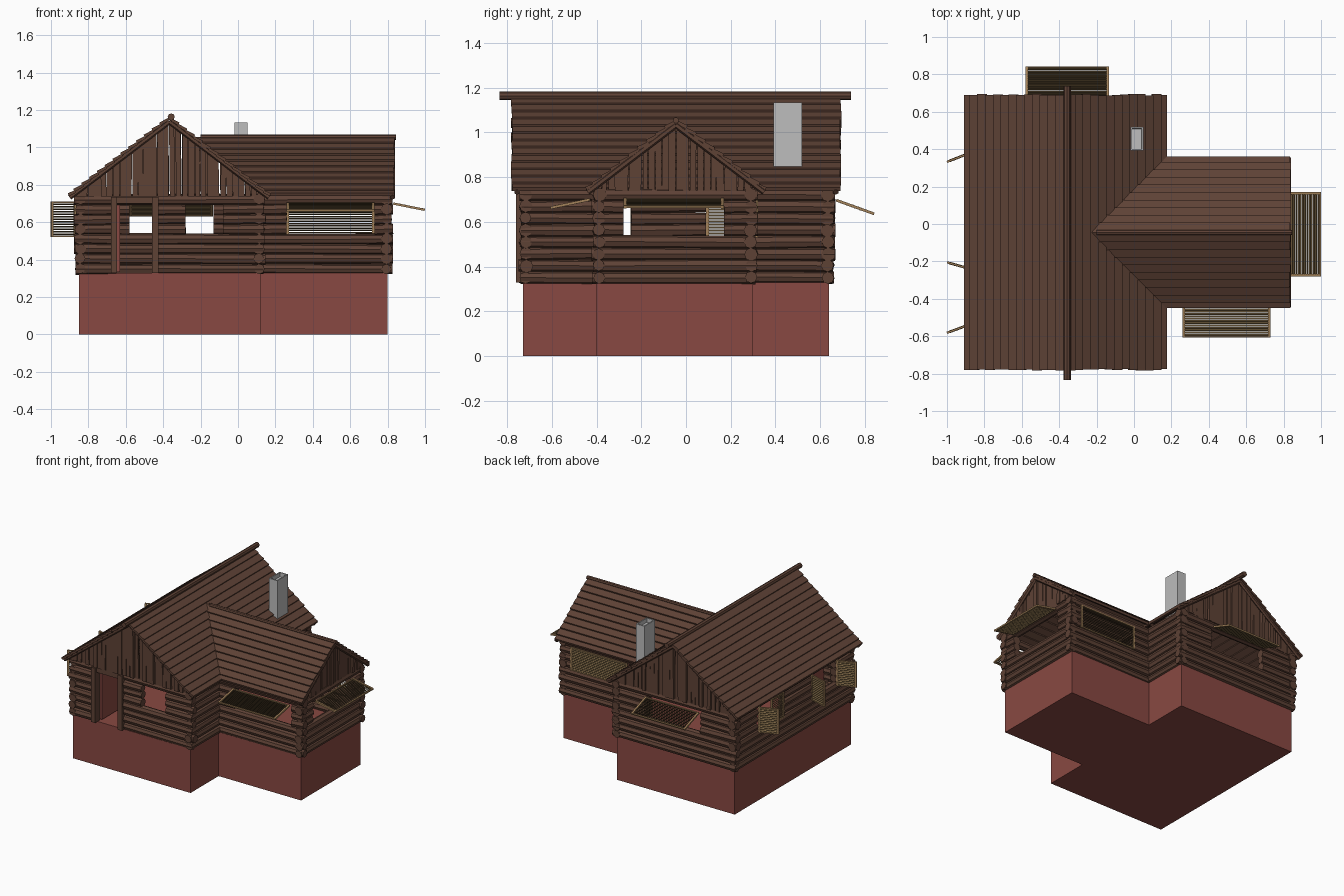
import bpy, bmesh, math, random
from mathutils import Vector, Matrix

if "Cube" in bpy.data.objects:
    bpy.data.objects.remove(bpy.data.objects["Cube"])

random.seed(4)
R = random.uniform


def material(name, rgb):
    m = bpy.data.materials.new(name)
    m.diffuse_color = (*rgb, 1)
    m.use_nodes = True
    m.node_tree.nodes["Principled BSDF"].inputs["Base Color"].default_value = m.diffuse_color
    return m


BROWN = material("dark brown wood", (0.112, 0.054, 0.036))
RED = material("brick red", (0.25, 0.066, 0.054))
GREY = material("chimney grey", (0.51, 0.51, 0.51))
TAN = material("tan frame", (0.36, 0.22, 0.10))
SLAT = material("olive brown slats", (0.19, 0.125, 0.055))


def finish(bm, name, *mats):
    bmesh.ops.recalc_face_normals(bm, faces=bm.faces)
    me = bpy.data.meshes.new(name)
    bm.to_mesh(me)
    bm.free()
    for m in mats:
        me.materials.append(m)
    ob = bpy.data.objects.new(name, me)
    bpy.context.collection.objects.link(ob)
    return ob


def hexa(bm, pts, mat=0):
    """Six-sided solid: four points of one end, then four of the other."""
    v = [bm.verts.new(p) for p in pts]
    for f in ((3, 2, 1, 0), (4, 5, 6, 7), (0, 1, 5, 4), (1, 2, 6, 5), (2, 3, 7, 6), (3, 0, 4, 7)):
        bm.faces.new([v[i] for i in f]).material_index = mat


def box(bm, lo, hi, M=Matrix(), mat=0):
    (a, b, c), (d, e, f) = lo, hi
    hexa(bm, [M @ Vector(p) for p in ((a, b, c), (d, b, c), (d, e, c), (a, e, c),
                                      (a, b, f), (d, b, f), (d, e, f), (a, e, f))], mat)


def log(bm, p, q, r1, r2, sides=8):
    p, q = Vector(p), Vector(q)
    d = q - p
    M = Matrix.Translation((p + q) / 2) @ d.to_track_quat('Z', 'Y').to_matrix().to_4x4()
    bmesh.ops.create_cone(bm, cap_ends=True, segments=sides, radius1=r1, radius2=r2,
                          depth=d.length, matrix=M)


# T-shaped foundation and floor
bm = bmesh.new()
plan = [(-.85, -.73), (.12, -.73), (.12, -.4), (.8, -.4), (.8, .3), (.12, .3), (.12, .64), (-.85, .64)]
face = bm.faces.new([bm.verts.new((x, y, 0)) for x, y in plan])
ext = bmesh.ops.extrude_face_region(bm, geom=[face])
bmesh.ops.translate(bm, verts=[g for g in ext["geom"] if isinstance(g, bmesh.types.BMVert)], vec=(0, 0, .328))
finish(bm, "foundation", RED)

# Log walls, split around the openings
Z0, H = .325, .0528
W0, W1 = .53, .70


def wall(name, axis, c, a, b, openings=()):
    bm = bmesh.new()
    for i in range(8):
        z = Z0 + H * (i + .5)
        start, parts = a - R(0, .014), []
        for (o0, o1, z0, z1) in openings:
            if z0 < z < z1:
                parts.append((start, o0))
                start = o1
        parts.append((start, b + R(0, .014)))
        for s, e in parts:
            w = [c + R(-.003, .003) for _ in "ab"]
            h = [z + R(-.003, .003) for _ in "ab"]
            P, Q = (((s, w[0], h[0]), (e, w[1], h[1])) if axis == 'x'
                    else ((w[0], s, h[0]), (w[1], e, h[1])))
            log(bm, P, Q, R(.026, .032), R(.026, .032))
    finish(bm, name, BROWN)


wall("main_front_wall", 'x', -.716, -.865, .135, [(-.65, -.45, .3, .70), (-.28, -.08, W0, W1)])
wall("main_back_wall", 'x', .635, -.865, .135, [(-.58, -.13, W0, W1)])
wall("main_left_wall", 'y', -.843, -.735, .655, [(-.53, -.245, W0, W1), (.09, .39, W0, W1)])
wall("main_right_wall_front", 'y', .112, -.735, -.385)
wall("main_right_wall_back", 'y', .112, .285, .655)
wall("wing_front_wall", 'x', -.388, .1, .815, [(.26, .73, W0, W1)])
wall("wing_back_wall", 'x', .29, .1, .815, [(.26, .73, W0, W1)])
wall("wing_end_wall", 'y', .793, -.41, .31, [(-.28, .17, W0, W1)])

# Door posts, lintel and open door
bm = bmesh.new()
for x in (-.68, -.46):
    box(bm, (x, -.76, .328), (x + .034, -.70, .735))
box(bm, (-.68, -.745, .70), (-.426, -.69, .735))
finish(bm, "door_frame", BROWN)
bm = bmesh.new()
box(bm, (-.646, -.70, .335), (-.63, -.51, .695))
finish(bm, "open_door", RED)


# Overlapping roof boards; s runs across the ridge, t along it
def roof(name, axis, c, top, run, rise, n, t0, t1, jit):
    bm = bmesh.new()

    def P(s, t, z):
        return (c + s, t, z) if axis == 'y' else (t, c + s, z)
    for sg in (-1, 1):
        for i in range(n):
            s0, s1 = run * i / n, min(run * (i + 1) / n + .012, run)
            z0, z1 = top - rise * s0 / run - .004, top - rise * s1 / run + .009 + R(0, jit)
            prof = [(s0, z0), (s1, z1), (s1 - .006, z1 - .016), (s0, z0 - .016)]
            st = t0(z0) if callable(t0) else t0 + R(-.004, .004)
            en = t1 + R(-.004, .004)
            hexa(bm, [P(sg * s, st, z) for s, z in prof] + [P(sg * s, en, z) for s, z in prof])
    finish(bm, name, BROWN)


MC, MT, MR, MH = -.367, 1.165, .543, .42     # main roof centre, top, run, rise
WC, WT, WR, WH = -.045, 1.06, .405, .315     # wing roof
roof("main_roof", 'y', MC, MT, MR, MH, 13, -.78, .692, .001)
roof("wing_roof", 'x', WC, WT, WR, WH, 10, lambda z: MC + (MT - z) * MR / MH - .02, .835, .004)

# Ridge logs
bm = bmesh.new()
log(bm, (MC + .01, -.835, 1.163), (MC + .01, .738, 1.163), .019, .019)
finish(bm, "main_ridge_log", BROWN)
bm = bmesh.new()
log(bm, (-.2, WC, 1.054), (.845, WC, 1.054), .014, .014)
finish(bm, "wing_ridge_log", BROWN)


# Gables of uneven upright boards with rafter logs along the edges
def gable(name, axis, c, top, run, rise, pos, out, n):
    bm = bmesh.new()

    def P(s, t, z):
        return (c + s, t, z) if axis == 'y' else (t, c + s, z)

    def h(s):
        return max(top - .02 - rise * abs(s) / run, .742)
    half = run - .04
    step = 2 * half / n
    for i in range(n):
        s = -half + step * i
        a, b = s + R(-.004, .006), s + step + R(-.006, .004)
        f, k = pos + out * R(0, .018), pos - out * .012
        lean = R(-.005, .005)
        hexa(bm, [P(a, f, .738), P(b, f, .738), P(b, k, .738), P(a, k, .738),
                  P(a + lean, f, h(a)), P(b + lean, f, h(b)), P(b + lean, k, h(b)), P(a + lean, k, h(a))])
    for sg in (-1, 1):
        log(bm, P(0, pos + out * .018, top - .027), P(sg * (run - .01), pos + out * .018, top - rise - .012),
            .014, .014, 6)
    finish(bm, name, BROWN)


gable("main_front_gable", 'y', MC, MT, MR, MH, -.738, -1, 30)
gable("main_back_gable", 'y', MC, MT, MR, MH, .652, 1, 30)
gable("wing_gable", 'x', WC, WT, WR, WH, .808, 1, 24)


# Louvred shutters: u along the slats, v down the panel, n outward
def shutter(name, origin, u, v, width, height=.175, n=13):
    u, v = Vector(u).normalized(), Vector(v).normalized()
    nn = v.cross(u)
    if nn.z < -.01:
        nn = -nn
    M = Matrix.Translation(origin) @ Matrix((u, v, nn)).transposed().to_4x4()
    bm = bmesh.new()
    e = .013
    for a in (0, width - e):
        box(bm, (a, 0, -.006), (a + e, height, .006), M)
    for b in (0, height - .008):
        box(bm, (e, b, -.005), (width - e, b + .008, .005), M)
    for i in range(n):
        y = .008 + (height - .016) * (i + .5) / n
        S = M @ Matrix.Translation((0, y, 0)) @ Matrix.Rotation(math.radians(68), 4, 'X')
        box(bm, (e, -.007, -.0015), (width - e, .007, .0015), S, 1)
    finish(bm, name, TAN, SLAT)


# Propped awning shutters
shutter("wing_front_awning", (.26, -.43, .70), (1, 0, 0), (0, -1, -.21), .47, .18)
shutter("wing_end_awning", (.83, -.28, .70), (0, 1, 0), (1, 0, -.2), .45, .172)
shutter("main_back_awning", (-.58, .672, .697), (1, 0, 0), (0, 1, -.36), .445, .18)
# Closed shutter on the back of the wing
shutter("wing_back_shutter", (.73, .315, .705), (-1, 0, 0), (0, 0, -1), .47)
# Side-hung shutters on the left wall
shutter("left_shutter_back", (-.865, .385, .71), (-.135, -.053, 0), (0, 0, -1), .145, .19)
shutter("left_shutter_middle", (-.865, -.243, .71), (-.135, .038, 0), (0, 0, -1), .14, .19)
shutter("left_shutter_front", (-.865, -.532, .71), (-.135, -.05, 0), (0, 0, -1), .144, .19)
shutter("left_shutter_closed", (-.868, .09, .71), (0, 1, 0), (0, 0, -1), .148, .19)

# Chimney with bevelled top and sunken flue
bm = bmesh.new()
box(bm, (-.02, .392, .80), (.05, .518, 1.12))
top = max(bm.faces, key=lambda f: f.calc_center_median().z)
for thick, dz in ((.008, .014), (.012, 0), (.001, -.03)):
    bmesh.ops.inset_region(bm, faces=[top], thickness=thick)
    bmesh.ops.translate(bm, verts=top.verts, vec=(0, 0, dz))
finish(bm, "chimney", GREY)
